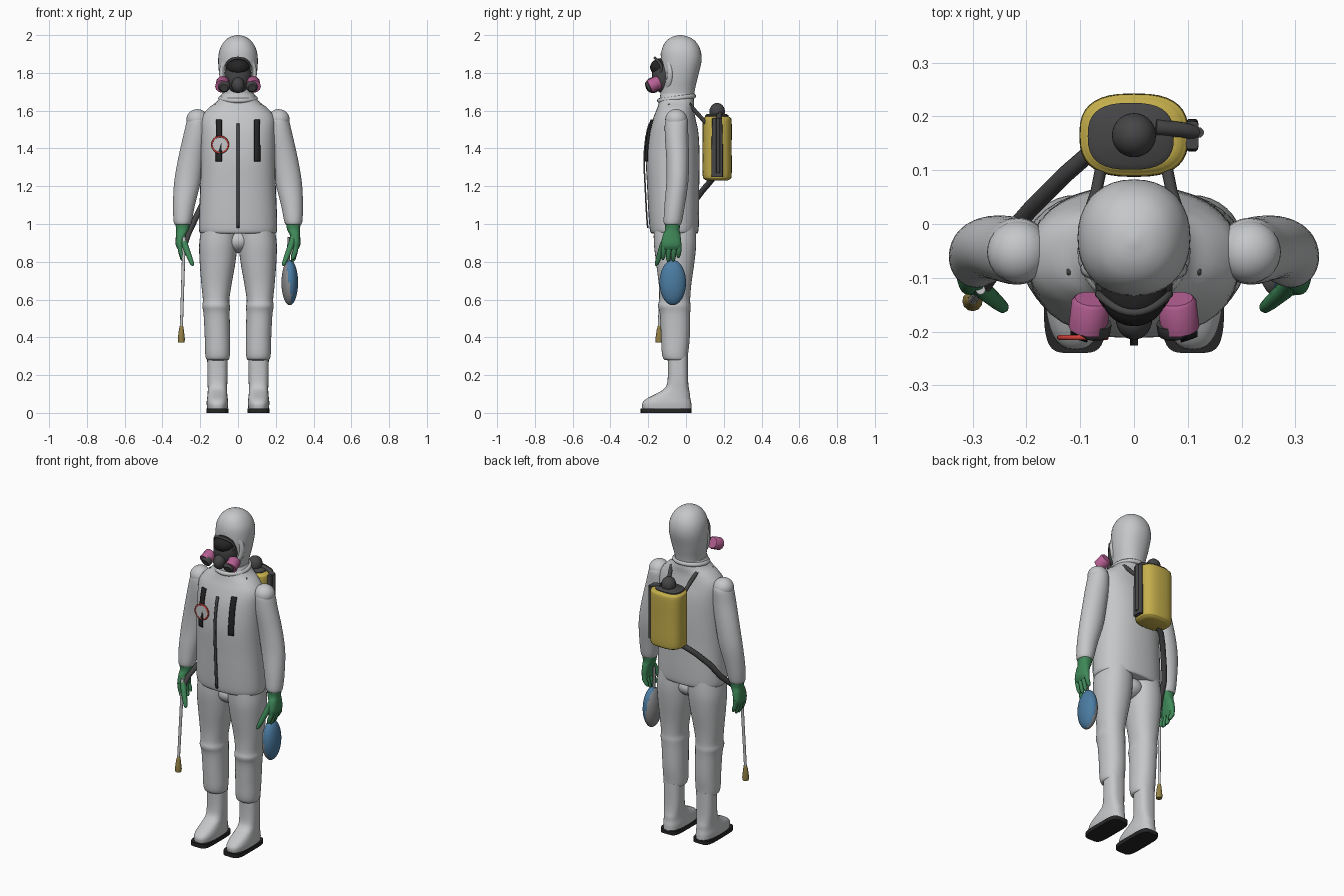
import bpy, bmesh, math
from mathutils import Vector

if "Cube" in bpy.data.objects:
    bpy.data.objects.remove(bpy.data.objects["Cube"])


def mat(name, r, g, b):
    m = bpy.data.materials.new(name)
    m.diffuse_color = (r, g, b, 1)
    m.use_nodes = True
    m.node_tree.nodes["Principled BSDF"].inputs["Base Color"].default_value = m.diffuse_color
    return m


SUIT = mat("suit_white", .56, .57, .58)
YELLOW = mat("tank_yellow", .55, .42, .07)
GREEN = mat("glove_green", .05, .25, .10)
BLUE = mat("shield_blue", .07, .20, .36)
PINK = mat("filter_pink", .48, .12, .30)
DARK = mat("rubber_dark", .06, .06, .062)
BLACK = mat("sole_black", .018, .018, .019)
RED = mat("patch_red", .60, .05, .04)
TAN = mat("nozzle_tan", .30, .22, .06)
GREY = mat("shield_grey", .27, .27, .28)


def add(name, mesh, m, angle=50):
    o = bpy.data.objects.new(name, mesh)
    bpy.context.collection.objects.link(o)
    mesh.materials.clear()
    mesh.materials.append(m)
    bpy.ops.object.select_all(action='DESELECT')
    o.select_set(True)
    bpy.context.view_layer.objects.active = o
    bpy.ops.object.shade_smooth_by_angle(angle=math.radians(angle))
    return o


def smooth_rings(rings, k=4):
    """Catmull-Rom interpolation of (cx, cy, z, rx, ry) rings."""
    out = []
    for i in range(len(rings) - 1):
        p = [Vector(rings[max(0, min(len(rings) - 1, i + j))]) for j in (-1, 0, 1, 2)]
        for s in range(k):
            t = s / k
            out.append(.5 * (2 * p[1] + (p[2] - p[0]) * t
                             + (2 * p[0] - 5 * p[1] + 4 * p[2] - p[3]) * t * t
                             + (3 * p[1] - p[0] - 3 * p[2] + p[3]) * t ** 3))
    return out + [Vector(rings[-1])]


def loft(name, rings, m, e=2.0, n=36, k=4):
    """Stack of superellipse rings, capped at both ends."""
    bm = bmesh.new()
    loops = []
    for cx, cy, z, rx, ry in smooth_rings(rings, k):
        loop = []
        for i in range(n):
            c, s = math.cos(2 * math.pi * i / n), math.sin(2 * math.pi * i / n)
            x = cx + max(rx, .001) * math.copysign(abs(c) ** (2 / e), c)
            y = cy + max(ry, .001) * math.copysign(abs(s) ** (2 / e), s)
            loop.append(bm.verts.new((x, y, z)))
        loops.append(loop)
    for a, b in zip(loops, loops[1:]):
        for i in range(n):
            j = (i + 1) % n
            bm.faces.new((a[i], a[j], b[j], b[i]))
    bm.faces.new(loops[0])
    bm.faces.new(loops[-1])
    bmesh.ops.recalc_face_normals(bm, faces=bm.faces[:])
    me = bpy.data.meshes.new(name)
    bm.to_mesh(me)
    bm.free()
    return add(name, me, m)


def tube(name, pts, m, closed=False):
    """Round tube through (x, y, z, radius) points."""
    cu = bpy.data.curves.new(name, 'CURVE')
    cu.dimensions = '3D'
    cu.bevel_depth, cu.bevel_resolution, cu.use_fill_caps = 1, 4, True
    sp = cu.splines.new('POLY')
    sp.points.add(len(pts) - 1)
    sp.use_cyclic_u = closed
    for q, (x, y, z, r) in zip(sp.points, pts):
        q.co, q.radius = (x, y, z, 1), r
    tmp = bpy.data.objects.new(name + "_path", cu)
    me = bpy.data.meshes.new_from_object(tmp)
    bpy.data.objects.remove(tmp)
    return add(name, me, m)


def ball(name, loc, scale, m):
    bm = bmesh.new()
    bmesh.ops.create_uvsphere(bm, u_segments=28, v_segments=18, radius=1)
    bmesh.ops.scale(bm, vec=scale, verts=bm.verts)
    bmesh.ops.translate(bm, vec=loc, verts=bm.verts)
    me = bpy.data.meshes.new(name)
    bm.to_mesh(me)
    bm.free()
    return add(name, me, m)


# Jacket: hem, waist, chest, shoulders, collar
torso = [(0, -.06, .95, .185, .115), (0, -.062, .96, .205, .127), (0, -.064, 1.03, .207, .133),
         (0, -.068, 1.2, .200, .138), (0, -.070, 1.35, .197, .142), (0, -.066, 1.48, .198, .132),
         (0, -.062, 1.56, .195, .112), (0, -.056, 1.61, .160, .098), (0, -.050, 1.65, .110, .092),
         (0, -.050, 1.69, .085, .085)]
E = 2.3
loft("jacket", torso, SUIT, E)
fine = smooth_rings(torso)


def front(x, z):
    """y of the jacket front at x, z."""
    for a, b in zip(fine, fine[1:]):
        if a[2] <= z <= b[2]:
            r = a.lerp(b, (z - a[2]) / (b[2] - a[2]))
            return r[1] - r[4] * max(0, 1 - abs(x / r[3]) ** E) ** (1 / E)
    return -.2


def strip(name, x0, x1, z0, z1, m, lift=.006):
    """Thin plate that follows the jacket front."""
    bm = bmesh.new()
    rows = [[bm.verts.new((x, front(x, z) - lift, z)) for x in (x0, (x0 + x1) / 2, x1)]
            for z in [z0 + (z1 - z0) * i / 16 for i in range(17)]]
    for a, b in zip(rows, rows[1:]):
        for i in (0, 1):
            bm.faces.new((a[i], a[i + 1], b[i + 1], b[i]))
    me = bpy.data.meshes.new(name)
    bm.to_mesh(me)
    bm.free()
    o = add(name, me, m)
    o.modifiers.new("thickness", 'SOLIDIFY').thickness = -.008
    return o


strip("zipper", -.007, .007, .98, 1.53, DARK)
tube("collar_roll", [(.092 * math.cos(a), -.05 + .09 * math.sin(a), 1.665 + .012 * math.sin(a), .013)
                     for a in [i * math.pi / 16 for i in range(32)]], SUIT, True)

# Round chest patch with a coloured rim
px, pz = -.095, 1.42
py = front(px, pz) - .016
tube("patch", [(px, py - .003, pz, .043), (px, py + .003, pz, .043)], SUIT)
tube("patch_rim", [(px + .043 * math.cos(a), py, pz + .043 * math.sin(a), .005)
                   for a in [i * math.pi / 16 for i in range(32)]], RED, True)

# Hood, face opening and mask
loft("hood", [(0, -.048, 1.63, .080, .088), (0, -.045, 1.70, .083, .090), (0, -.035, 1.78, .098, .098),
              (0, -.026, 1.86, .105, .108), (0, -.026, 1.92, .098, .103), (0, -.028, 1.965, .074, .08),
              (0, -.03, 1.99, .042, .045), (0, -.03, 2.0, .006, .006)], SUIT, 2.2)
tube("hood_rim", [(.083 * math.cos(a), -.118 + .035 * abs(math.cos(a)), 1.80 + .098 * math.sin(a), .017)
                  for a in [i * math.pi / 20 for i in range(40)]], SUIT, True)
ball("mask", (0, -.115, 1.785), (.072, .065, .095), DARK)
ball("visor", (0, -.128, 1.83), (.062, .062, .048), BLACK)
tube("visor_frame", [(.066 * math.cos(a), -.165 + .035 * math.cos(a) ** 2, 1.825 + .054 * math.sin(a), .007)
                     for a in [i * math.pi / 16 for i in range(32)]], DARK, True)
ball("mask_valve", (0, -.175, 1.735), (.034, .04, .042), DARK)

# Tank: rounded body, lid, dome, pump handle, hose
loft("tank", [(0, .165, 1.23, .075, .055), (0, .165, 1.238, .092, .068), (0, .165, 1.26, .101, .077),
              (0, .165, 1.40, .101, .077), (0, .165, 1.54, .101, .077), (0, .165, 1.562, .094, .07),
              (0, .165, 1.57, .080, .06)], YELLOW, 2.7)
loft("tank_lid", [(-.006, .163, 1.56, .08, .062), (-.006, .163, 1.575, .08, .062),
                  (-.006, .163, 1.582, .07, .052)], DARK, 2.7, k=1)
ball("tank_dome", (0, .165, 1.595), (.041, .041, .046), DARK)
tube("pump_arm", [(.04, .18, 1.58, .015), (.09, .175, 1.572, .014), (.113, .17, 1.55, .014)], DARK)
loft("pump_handle", [(.108, .165, 1.25, .012, .03), (.108, .165, 1.40, .012, .03),
                     (.108, .165, 1.56, .012, .026)], DARK, 5, 24)
tube("pump_rod", [(.12, .17, 1.27, .010), (.12, .17, 1.56, .010)], DARK)
tube("hose", [(-.04, .15, 1.25, .015), (-.09, .125, 1.22, .016), (-.13, .09, 1.18, .016), (-.19, .03, 1.10, .016),
              (-.225, -.01, 1.03, .016), (-.262, -.09, .95, .015), (-.285, -.125, .88, .014)], DARK)

# Spray wand
tube("wand", [(-.285, -.122, .93, .009), (-.30, -.142, .44, .008)], SUIT)
tube("wand_nozzle", [(-.299, -.14, .46, .009), (-.30, -.142, .44, .013), (-.30, -.143, .39, .019),
                     (-.30, -.143, .372, .017)], TAN)

# Face shield held in the other hand: coloured outside, grey inside
shield = ball("face_shield", (.274, -.07, .69), (.044, .07, .12), BLUE)
shield.data.materials.append(GREY)
for f in shield.data.polygons:
    f.material_index = 1 if f.center.x + .12 * (f.center.z - .69) < .27 else 0
tube("shield_strap", [(.268, -.08, .93, .007), (.268, -.075, .78, .008)], GREY)

for s, side in ((-1, "right"), (1, "left")):
    # Chest and shoulder straps
    strip(side + "_chest_strap", s * .1 - .015, s * .1 + .015, 1.33, 1.55, BLACK, .01)
    tube(side + "_shoulder_strap", [(s * .06, .11, 1.53, .011), (s * .07, .06, 1.585, .011),
                                    (s * .085, .015, 1.635, .011)], DARK)
    ball(side + "_strap_end", (s * .12, -.088, 1.63), (.006, .008, .008), DARK)

    # Filter cartridge with a dark cap
    c, d = Vector((s * .083, -.172, 1.738)), Vector((s * .1, -.85, -.4)).normalized()
    tube(side + "_filter", [(*(c - d * .036), .031), (*(c - d * .03), .036), (*(c + d * .025), .036)], PINK)
    c2 = c + Vector((-s * .012, 0, 0))
    tube(side + "_filter_cap", [(*(c2 + d * .012), .031), (*(c2 + d * .034), .03), (*(c2 + d * .04), .022)], DARK)

    # Sleeve and shoulder
    ball(side + "_shoulder", (s * .215, -.052, 1.553), (.058, .058, .055), SUIT)
    loft(side + "_sleeve", [(s * .212, -.05, 1.575, .04, .042), (s * .214, -.05, 1.55, .055, .060),
                            (s * .222, -.05, 1.47, .067, .062), (s * .248, -.044, 1.34, .070, .060),
                            (s * .268, -.046, 1.22, .070, .058), (s * .286, -.06, 1.10, .058, .054),
                            (s * .293, -.07, 1.01, .047, .048), (s * .293, -.07, .995, .035, .036)], SUIT)

    # Glove: cuff, palm, fingers, thumb
    loft(side + "_glove", [(s * .293, -.07, 1.012, .040, .043), (s * .294, -.072, .97, .034, .038),
                           (s * .302, -.076, .94, .027, .047), (s * .308, -.078, .89, .022, .053),
                           (s * .306, -.078, .865, .012, .045)], GREEN, 2.4, 24)
    for i in range(4):
        y = -.118 + i * .027
        low = .80 + (.012, 0, .004, .022)[i]
        tube(f"{side}_finger_{i + 1}", [(s * .307, y, .90, .014), (s * .305, y, .86, .0135),
                                        (s * .293, y - .003, low + .015, .012),
                                        (s * .287, y - .004, low, .006)], GREEN)
    tube(side + "_thumb", [(s * .298, -.10, .94, .018), (s * .278, -.125, .88, .017), (s * .255, -.145, .82, .014),
                           (s * .243, -.155, .79, .011), (s * .238, -.158, .78, .005)], GREEN)

    # Trouser leg with knee folds and a gathered cuff
    loft(side + "_trouser_leg", [(s * .095, -.06, 1.0, .094, .11), (s * .104, -.058, .90, .101, .112),
                                 (s * .108, -.057, .80, .095, .102), (s * .114, -.058, .68, .080, .086),
                                 (s * .116, -.06, .60, .070, .082), (s * .116, -.062, .565, .073, .086),
                                 (s * .113, -.058, .52, .069, .080), (s * .109, -.056, .40, .067, .076),
                                 (s * .108, -.058, .32, .066, .070), (s * .108, -.055, .285, .060, .063),
                                 (s * .108, -.05, .278, .045, .045)], SUIT, 2.2)

    # Boot and sole
    loft(side + "_boot", [(s * .109, -.10, .02, .054, .130), (s * .109, -.102, .05, .057, .130),
                          (s * .109, -.093, .075, .055, .116), (s * .109, -.07, .10, .052, .091),
                          (s * .109, -.049, .13, .051, .064), (s * .109, -.043, .18, .053, .054),
                          (s * .109, -.043, .30, .054, .053)], SUIT, 2.6)
    loft(side + "_sole", [(s * .109, -.105, 0, .059, .135), (s * .109, -.105, .024, .059, .135)], BLACK, 4.5, k=1)

ball("crotch", (0, -.058, .91), (.09, .09, .065), SUIT)
